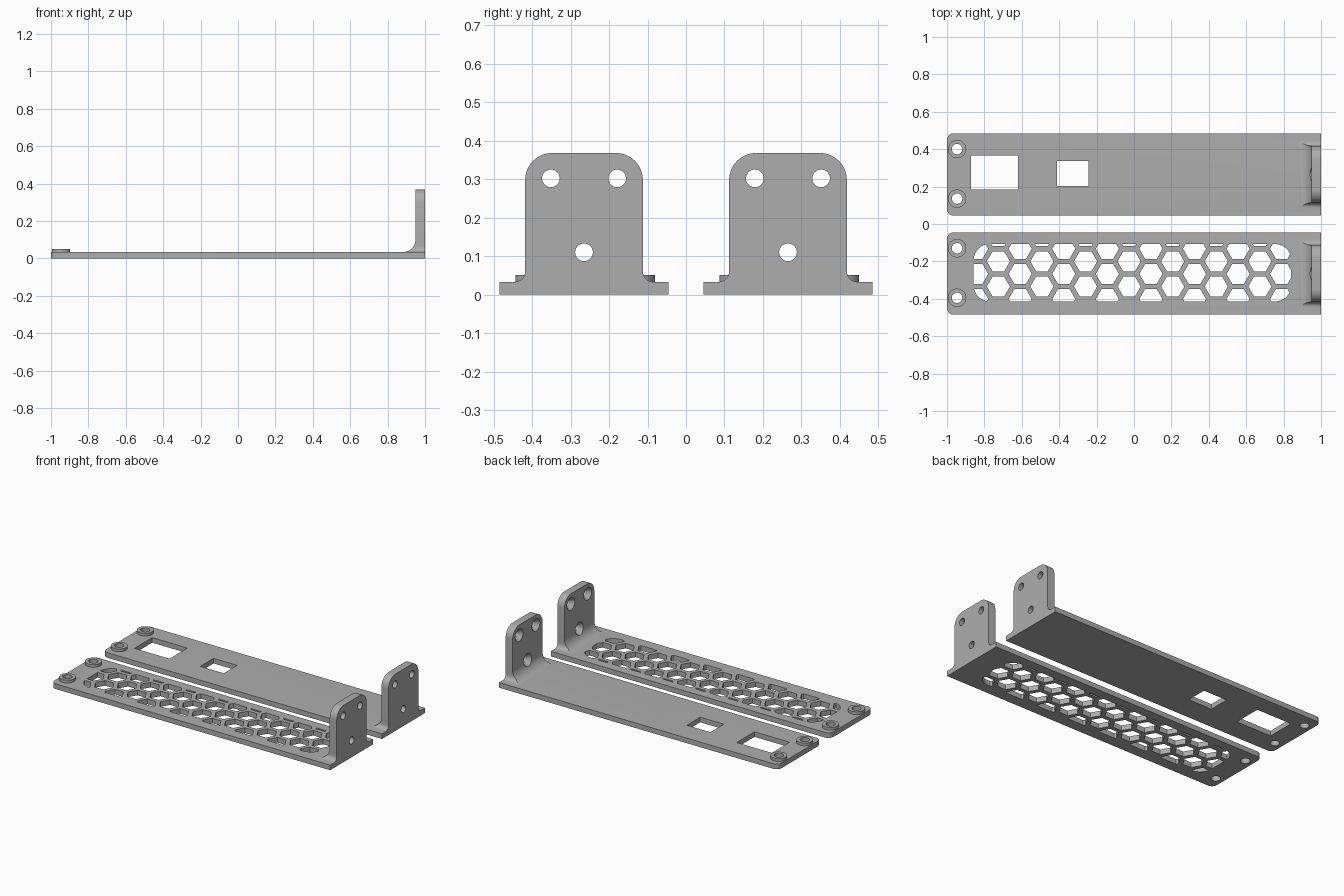
import bpy, bmesh, math
from mathutils import Vector

if "Cube" in bpy.data.objects:
    bpy.data.objects.remove(bpy.data.objects["Cube"])

T = 0.033            # plate thickness
HALF = 0.22          # plate half width
CENTRE = 0.265       # plate centre distance from y = 0

grey = bpy.data.materials.new("plain grey")
grey.diffuse_color = (0.42, 0.42, 0.42, 1)
grey.use_nodes = True
grey.node_tree.nodes["Principled BSDF"].inputs["Base Color"].default_value = grey.diffuse_color


def arc(cx, cy, r, a0, a1, n=8):
    return [(cx + r * math.cos(math.radians(a0 + (a1 - a0) * i / n)),
             cy + r * math.sin(math.radians(a0 + (a1 - a0) * i / n))) for i in range(n + 1)]


def circle(cx, cy, r, n=32):
    return arc(cx, cy, r, 0, 360, n)[:-1]


def rect(x0, x1, y0, y1):
    return [(x0, y0), (x1, y0), (x1, y1), (x0, y1)]


def loft(bm, rings):
    """Closed solid through a list of matching rings of 3D points."""
    vs = [[bm.verts.new(p) for p in ring] for ring in rings]
    n = len(vs[0])
    bm.faces.new(vs[0][::-1])
    bm.faces.new(vs[-1])
    for a, b in zip(vs, vs[1:]):
        for i in range(n):
            j = (i + 1) % n
            bm.faces.new((a[i], a[j], b[j], b[i]))


def prism(bm, pts, z0, z1):
    loft(bm, [[(x, y, z) for x, y in pts] for z in (z0, z1)])


def to_object(name, bm):
    bmesh.ops.recalc_face_normals(bm, faces=bm.faces[:])
    me = bpy.data.meshes.new(name)
    bm.to_mesh(me)
    bm.free()
    me.materials.append(grey)
    ob = bpy.data.objects.new(name, me)
    bpy.context.collection.objects.link(ob)
    return ob


def combine(ob, tool, operation):
    """Boolean the tool into the object and remove the tool."""
    m = ob.modifiers.new("combine", 'BOOLEAN')
    m.operation, m.solver, m.object = operation, 'EXACT', tool
    dg = bpy.context.evaluated_depsgraph_get()
    dg.update()
    me = bpy.data.meshes.new_from_object(ob.evaluated_get(dg))
    ob.modifiers.clear()
    ob.data = me
    bpy.data.objects.remove(tool)


def clip(poly, region):
    """Clip a polygon by a convex counter-clockwise region."""
    for i in range(len(region)):
        a, b = Vector(region[i]), Vector(region[(i + 1) % len(region)])
        side = lambda p: (b - a).cross(Vector(p) - a)
        out = []
        for p, q in zip(poly, poly[1:] + poly[:1]):
            sp, sq = side(p), side(q)
            if sp >= 0:
                out.append(p)
            if sp * sq < 0:
                out.append(tuple(Vector(p).lerp(Vector(q), sp / (sp - sq))))
        poly = out
        if len(poly) < 3:
            return []
    return poly


def bracket(cy):
    """Upright end tab with rounded top and a flared foot."""
    levels = [(T - 0.015, 0.07, 0.18)]
    for i in range(11):                                   # concave foot fillets
        a = math.radians(9 * i)
        z = 0.07 * (1 - math.cos(a))
        d = 0.07 * (1 - math.sin(a))
        k = min(z / 0.027, 1)
        e = 0.027 * (1 - math.sqrt(1 - (1 - k) ** 2))
        levels.append((T + z, d, 0.153 + e))
    for i in range(11):                                   # rounded top corners
        a = math.radians(9 * i)
        levels.append((0.298 + 0.07 * math.sin(a), 0, 0.083 + 0.07 * math.cos(a)))
    bm = bmesh.new()
    loft(bm, [[(x, y, z) for x, y in rect(0.95 - d, 1, cy - w, cy + w)] for z, d, w in levels])
    return to_object("bracket", bm)


def screw_holes(cy):
    """Countersunk holes through the end tab."""
    bm = bmesh.new()
    for dy, z in ((-0.086, 0.302), (0.086, 0.302), (0, 0.11)):
        steps = ((1.05, 0.023), (0.975, 0.023), (0.95, 0.04), (0.8, 0.04))
        loft(bm, [[(x, p, q) for p, q in circle(cy + dy, z, r)] for x, r in steps])
    return to_object("screw_holes", bm)


def build_plate(name, cy, openings):
    # base plate, rounded at the far left end
    bm = bmesh.new()
    r = 0.035
    outline = ([(1, cy - HALF), (1, cy + HALF)]
               + arc(-1 + r, cy + HALF - r, r, 90, 180)
               + arc(-1 + r, cy - HALF + r, r, 180, 270))
    prism(bm, outline, 0, T)
    ob = to_object(name, bm)

    # raised rings round the mounting holes
    bosses, holes = bmesh.new(), bmesh.new()
    for s in (-1, 1):
        y = cy + s * 0.1325 + 0.003
        prism(bosses, circle(-0.946, y, 0.049, 40), T - 0.015, 0.051)
        prism(holes, circle(-0.946, y, 0.028), -0.1, 0.2)
    combine(ob, to_object("bosses", bosses), 'UNION')
    combine(ob, bracket(cy), 'UNION')

    # openings through the plate
    for poly in openings:
        prism(holes, poly, -0.1, 0.2)
    combine(ob, to_object("openings", holes), 'DIFFERENCE')
    combine(ob, screw_holes(cy), 'DIFFERENCE')

    bpy.ops.object.select_all(action='DESELECT')
    ob.select_set(True)
    bpy.context.view_layer.objects.active = ob
    bpy.ops.object.shade_smooth_by_angle(angle=math.radians(25))


# back plate with two rectangular windows
build_plate("back_plate", CENTRE, [rect(-0.872, -0.62, 0.185, 0.367),
                                   rect(-0.412, -0.243, 0.202, 0.338)])

# front plate with a honeycomb grille trimmed to a rounded area
x0, x1, y0, y1, r = -0.857, 0.84, -0.414, -0.107, 0.085
area = (arc(x1 - r, y1 - r, r, 0, 90) + arc(x0 + r, y1 - r, r, 90, 180)
        + arc(x0 + r, y0 + r, r, 180, 270) + arc(x1 - r, y0 + r, r, 270, 360))
cells = []
for col in range(15):
    for row in range(-2, 3):
        cx = -0.8415 + 0.1165 * col
        cy = -0.267 + 0.1345 * (row + 0.5 * (col % 2))
        cell = clip(circle(cx, cy, 0.062, 6), area)
        if cell:
            cells.append(cell)
build_plate("front_plate", -CENTRE, cells)
